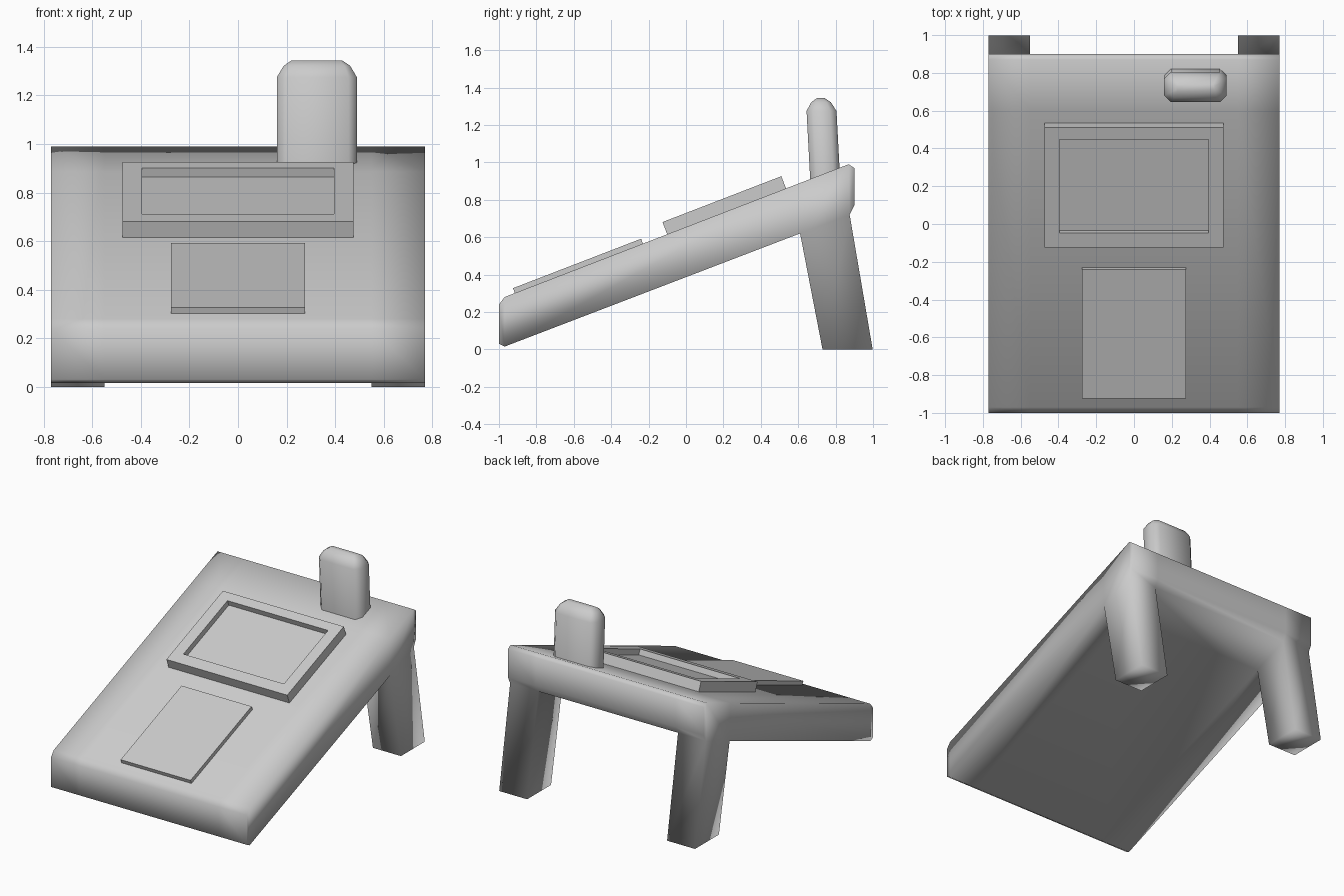
import bpy, bmesh, math

if "Cube" in bpy.data.objects:
    bpy.data.objects.remove(bpy.data.objects["Cube"])

SLOPE = math.atan2(0.71, 1.84)
C, S = math.cos(SLOPE), math.sin(SLOPE)


def on_slope(x, s, n):
    """Point s along the sloping top and n above it."""
    return (x, -0.97 + s * C - n * S, 0.28 + s * S + n * C)


def finish(name, bm, angle=180):
    bmesh.ops.recalc_face_normals(bm, faces=bm.faces)
    mesh = bpy.data.meshes.new(name)
    bm.to_mesh(mesh)
    bm.free()
    ob = bpy.data.objects.new(name, mesh)
    bpy.context.collection.objects.link(ob)
    bpy.ops.object.select_all(action='DESELECT')
    ob.select_set(True)
    bpy.context.view_layer.objects.active = ob
    if angle >= 180:
        bpy.ops.object.shade_smooth()
    else:
        bpy.ops.object.shade_smooth_by_angle(angle=math.radians(angle))
    return ob


def loft(name, rings, angle=180):
    """Skin closed rings of points and cap both ends."""
    bm = bmesh.new()
    loops = [[bm.verts.new(p) for p in r] for r in rings]
    for a, b in zip(loops, loops[1:]):
        for i in range(len(a)):
            j = (i + 1) % len(a)
            bm.faces.new((a[i], a[j], b[j], b[i]))
    bm.faces.new(loops[0])
    bm.faces.new(loops[-1])
    return finish(name, bm, angle)


def rect(x, s0, s1, n):
    return [on_slope(*p) for p in ((-x, s0, n), (x, s0, n), (x, s1, n), (-x, s1, n))]


# Sloping body: side profile (y, z) swept across x, with two rear legs
profile = [(-0.97, 0.015), (0.61, 0.62), (0.875, 0.72), (0.90, 0.77), (0.90, 0.97),
           (0.87, 0.99), (0.60, 0.886), (-0.97, 0.28), (-1.0, 0.24), (-1.0, 0.03)]
feet = [(0.73, 0), (0.998, 0)]
xs = [-0.77, -0.55, 0.55, 0.77]
bm = bmesh.new()
cols = [[bm.verts.new((x, y, z)) for y, z in profile] for x in xs]
for k in range(3):
    a, b = cols[k], cols[k + 1]
    for i in range(len(profile)):
        j = (i + 1) % len(profile)
        if i == 1 and k != 1:
            # leg grown from the underside
            top = [a[1], a[2], b[2], b[1]]
            f, r = feet
            low = [bm.verts.new(p) for p in ((xs[k], *f), (xs[k], *r),
                                             (xs[k + 1], *r), (xs[k + 1], *f))]
            for m in range(4):
                n = (m + 1) % 4
                bm.faces.new((top[m], top[n], low[n], low[m]))
            bm.faces.new(low)
        else:
            bm.faces.new((a[i], a[j], b[j], b[i]))
for col in (cols[0], cols[-1]):
    for q in ((0, 9, 8, 7), (0, 7, 6, 1), (1, 6, 5, 2), (2, 5, 4, 3)):
        bm.faces.new([col[i] for i in q])
finish("body_with_legs", bm)

# Raised frame with recessed screen
loft("screen_frame", [rect(0.475, 0.932, 1.613, -0.01), rect(0.475, 0.932, 1.613, 0.07),
                      rect(0.395, 1.015, 1.545, 0.07), rect(0.395, 1.015, 1.545, 0.03)], 60)

# Thin raised panel on the lower slope
loft("lower_panel", [rect(0.275, 0.059, 0.793, -0.01), rect(0.275, 0.059, 0.793, 0.028)], 60)


# Stubby antenna with chamfered corners and a domed top
def antenna_ring(z, inset):
    yc = 0.745 - 0.053 * (z - 0.89)
    hx, hy = 0.165 - inset, 0.08 - inset
    c = min(0.035, hy * 0.45)
    pts = [(hx, hy - c), (hx - c, hy), (c - hx, hy), (-hx, hy - c),
           (-hx, c - hy), (c - hx, -hy), (hx - c, -hy), (hx, c - hy)]
    return [(0.325 + x, yc + y, z) for x, y in pts]


loft("antenna", [antenna_ring(z, i) for z, i in
                 ((0.84, 0), (1.275, 0), (1.322, 0.028), (1.345, 0.062))], 60)
